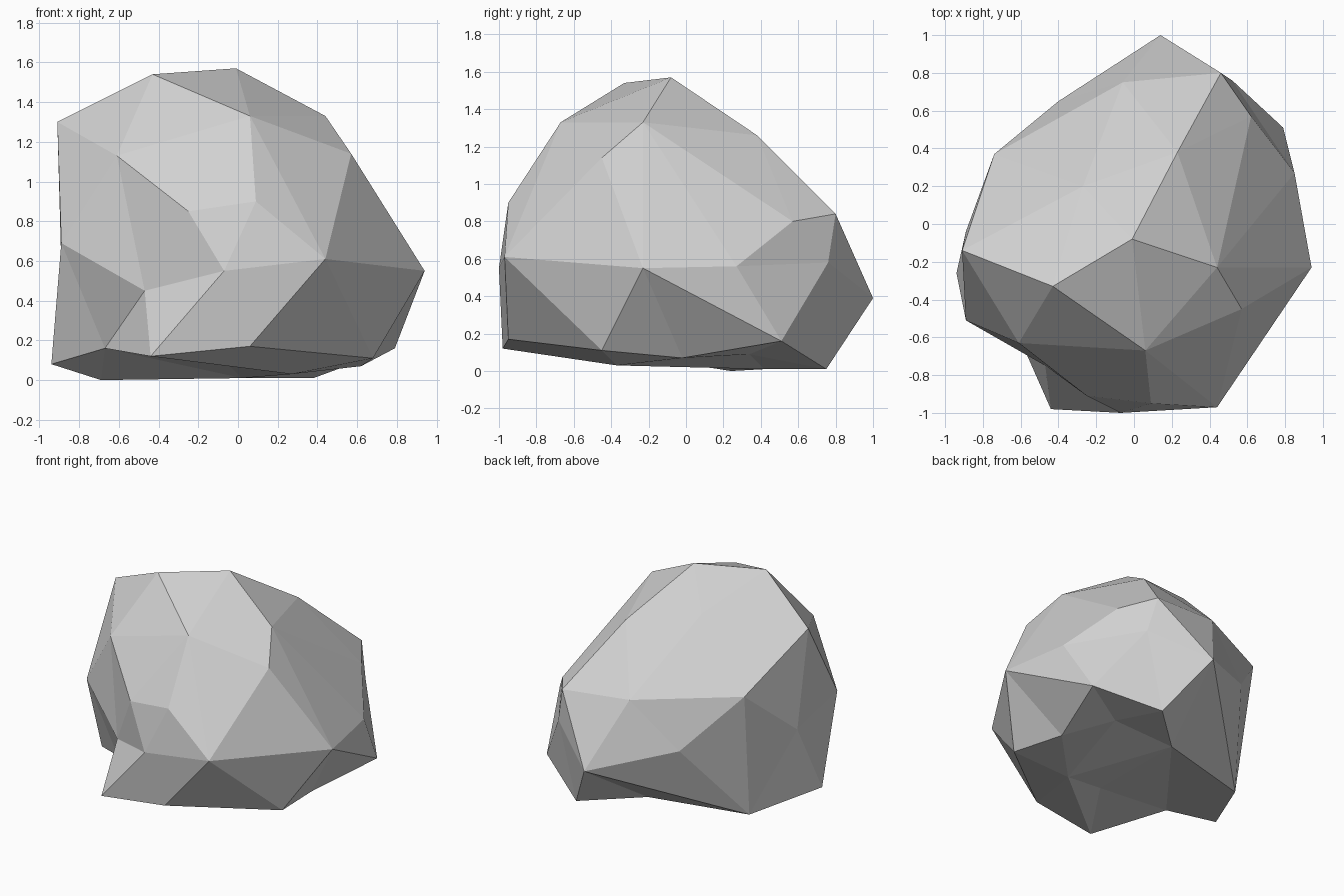
import bpy
import bmesh
from mathutils import Vector

default_cube = bpy.data.objects.get("Cube")
if default_cube:
    bpy.data.objects.remove(default_cube, do_unlink=True)

# Corners of the boulder in hundredths of a unit, grouped by region
crown = [(-91, -14, 130), (-43, -33, 154), (-1, -8, 157), (44, -23, 133),
         (57, -45, 114), (6, -67, 133), (-61, -63, 113), (23, 38, 126),
         (-27, 20, 137)]
front_waist = [(9, -95, 90), (44, -97, 61), (-7, -100, 55), (-25, -91, 85),
               (-89, -51, 69), (94, -23, 55)]
back_waist = [(85, 27, 56), (62, 57, 80), (46, 80, 84), (14, 100, 39),
              (-6, 75, 88), (-74, 37, 94)]
foot = [(79, 51, 16), (68, -45, 11), (6, -95, 17), (-44, -98, 12),
        (-94, -26, 8), (-69, 24, 0), (38, 75, 1)]
# Corners that sit on gentle ridges or in hollows of the surface
ridges = [(52, 76, 58), (-40, 65, 55), (-89, -4, 58)]
shallow_hollows = [(62, -2, 7), (27, -37, 3), (2, 42, 1)]
deep_hollows = [(-47, -75, 45), (-67, -46, 16), (-8, -45, 11), (45, 34, 9)]

CENTRE = Vector((0, 0, 0.75))
ROUNDING = 0.1


def to_units(corner):
    return Vector(corner) / 100


def swollen(point, push):
    """Move a corner outward so that every corner lies on a convex shell."""
    offset = point - CENTRE
    rounded = offset.lerp(offset.normalized(), ROUNDING)
    return CENTRE + rounded * push


def make_stone_material():
    material = bpy.data.materials.new("stone grey")
    material.use_nodes = True
    colour = (0.64, 0.64, 0.64, 1)
    material.diffuse_color = colour
    shader = next(node for node in material.node_tree.nodes
                  if node.type == 'BSDF_PRINCIPLED')
    shader.inputs["Base Color"].default_value = colour
    shader.inputs["Roughness"].default_value = 0.9
    return material


def build_boulder(name, material):
    bm = bmesh.new()
    true_position = {}

    # Wrap facets around the swollen corners
    for group, push in ((crown + front_waist + back_waist + foot, 1),
                        (ridges, 1.08),
                        (shallow_hollows, 1.17),
                        (deep_hollows, 1.23)):
        for corner in group:
            point = to_units(corner)
            vert = bm.verts.new(swollen(point, push))
            true_position[vert] = point
    bmesh.ops.convex_hull(bm, input=list(bm.verts))

    # Settle the corners into place, sinking the hollows
    for vert, point in true_position.items():
        if vert.is_valid:
            vert.co = point
    loose = [vert for vert in bm.verts if not vert.link_faces]
    bmesh.ops.delete(bm, geom=loose, context='VERTS')
    bmesh.ops.recalc_face_normals(bm, faces=list(bm.faces))
    for face in bm.faces:
        face.smooth = False

    mesh = bpy.data.meshes.new(name)
    bm.to_mesh(mesh)
    bm.free()
    mesh.materials.append(material)
    boulder = bpy.data.objects.new(name, mesh)
    bpy.context.collection.objects.link(boulder)
    return boulder


build_boulder("boulder", make_stone_material())
